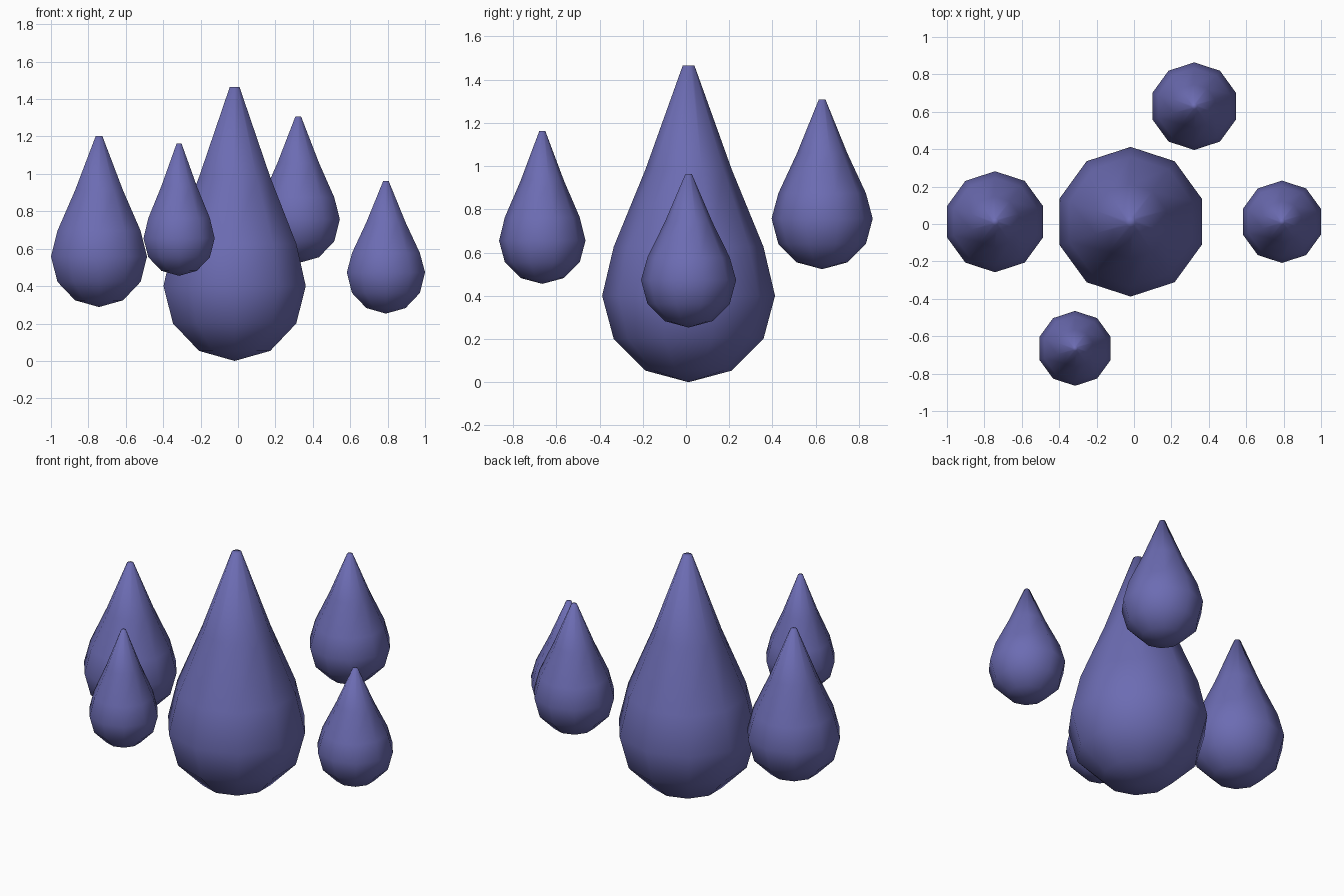
import bpy, bmesh, math

if "Cube" in bpy.data.objects:
    bpy.data.objects.remove(bpy.data.objects["Cube"])

SIDES = 10

def make_drop(name, x, y, base, r, top, mat):
    """Lathed teardrop: half sphere below, tapering tail above."""
    bm = bmesh.new()
    mid = base + r
    tail = top - mid
    # (radius, height) from above the bottom pole up to the narrow tip
    profile = [(r * math.cos(math.radians(a)), mid + r * math.sin(math.radians(a)))
               for a in (-60, -30, 0)]
    profile += [(r * 0.866, mid + tail * 0.213),
                (r * 0.5, mid + tail * 0.548),
                (r * 0.068, top)]
    rings = []
    for rad, z in profile:
        ring = []
        for i in range(SIDES):
            t = math.pi / 2 + 2 * math.pi * i / SIDES
            ring.append(bm.verts.new((x + rad * math.cos(t), y + rad * math.sin(t), z)))
        rings.append(ring)
    bottom = bm.verts.new((x, y, base))
    tip = bm.verts.new((x, y, top))
    for i in range(SIDES):
        j = (i + 1) % SIDES
        bm.faces.new((bottom, rings[0][j], rings[0][i]))
        for a, b in zip(rings, rings[1:]):
            bm.faces.new((a[i], a[j], b[j], b[i]))
        bm.faces.new((rings[-1][i], rings[-1][j], tip))
    for f in bm.faces:
        f.smooth = True
    me = bpy.data.meshes.new(name)
    bm.to_mesh(me)
    bm.free()
    me.materials.append(mat)
    ob = bpy.data.objects.new(name, me)
    bpy.context.collection.objects.link(ob)
    return ob

violet = bpy.data.materials.new("violet_blue")
violet.diffuse_color = (0.15, 0.15, 0.45, 1)
violet.use_nodes = True
violet.node_tree.nodes["Principled BSDF"].inputs["Base Color"].default_value = violet.diffuse_color

# Large central drop and four smaller floating drops
make_drop("main_drop", -0.018, 0.012, 0.0, 0.40, 1.465, violet)
make_drop("left_drop", -0.743, 0.012, 0.288, 0.27, 1.203, violet)
make_drop("right_drop", 0.791, 0.012, 0.253, 0.22, 0.963, violet)
make_drop("front_drop", -0.315, -0.665, 0.455, 0.20, 1.163, violet)
make_drop("back_drop", 0.322, 0.63, 0.523, 0.234, 1.307, violet)
